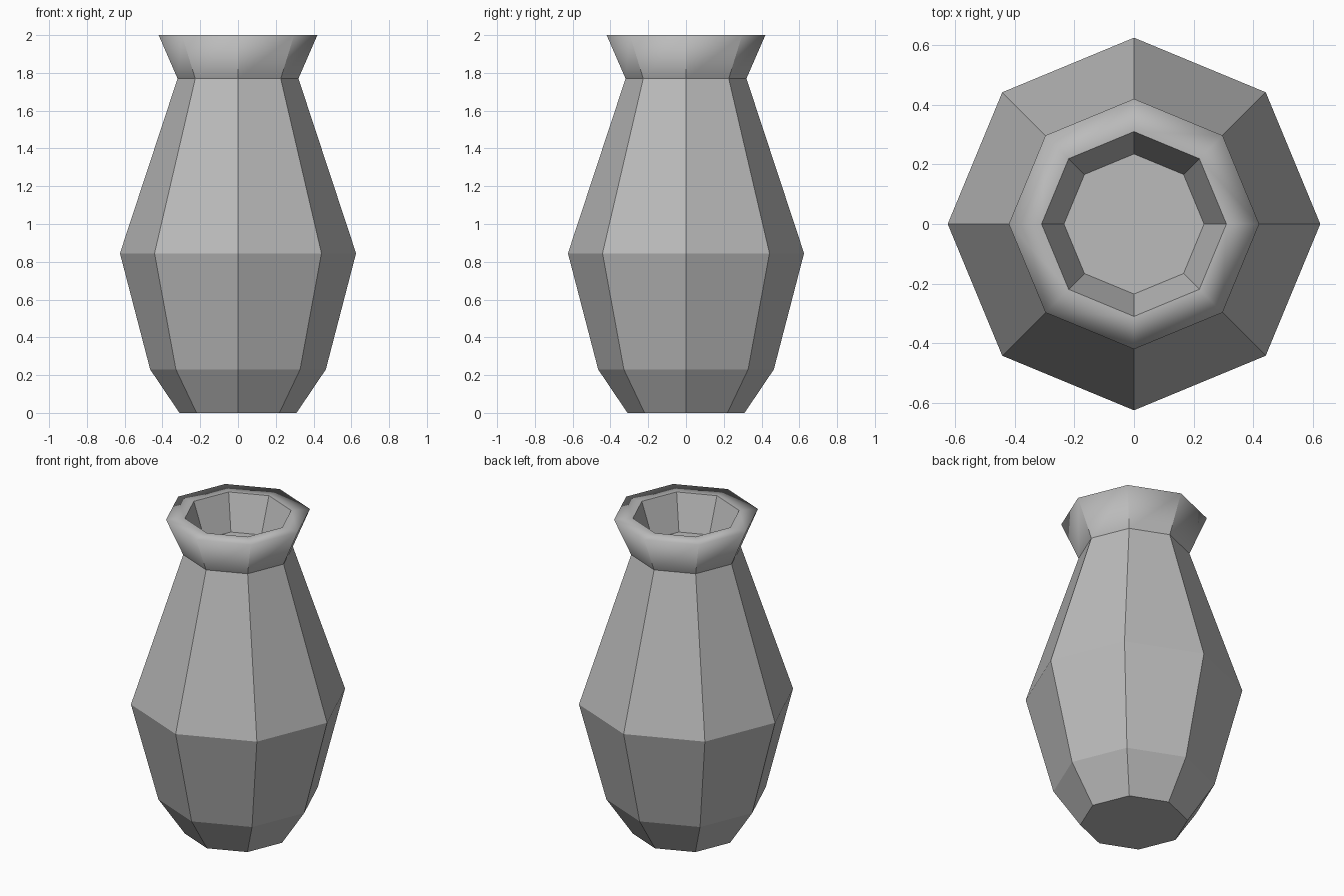
import bpy
import bmesh
from math import cos, sin, pi

cube = bpy.data.objects.get("Cube")
if cube:
    bpy.data.objects.remove(cube, do_unlink=True)

# Single clay colour
clay = bpy.data.materials.new("grey clay")
clay.use_nodes = True
grey = (0.5, 0.5, 0.5, 1)
clay.diffuse_color = grey
clay.node_tree.nodes["Principled BSDF"].inputs["Base Color"].default_value = grey

SIDES = 8
# Radius and height, from foot to mouth
PROFILE = [(0.31, 0), (0.465, 0.23), (0.625, 0.845), (0.32, 1.77),
           (0.42, 2), (0.31, 2), (0.235, 1.78)]
LIP = 4  # index of the outer lip ring

bm = bmesh.new()
rings = [[bm.verts.new((r * cos(2 * pi * i / SIDES), r * sin(2 * pi * i / SIDES), z))
          for i in range(SIDES)] for r, z in PROFILE]

# Walls: the collar and the flat rim are smooth, the rest is faceted
for level, (low, high) in enumerate(zip(rings, rings[1:])):
    for i in range(SIDES):
        j = (i + 1) % SIDES
        face = bm.faces.new((low[i], low[j], high[j], high[i]))
        face.smooth = level in (LIP - 1, LIP)

# Underside and floor of the mouth
bm.faces.new(rings[0][::-1])
bm.faces.new(rings[-1])

# Only the lip and the seams of the flat rim shade softly
soft = set(rings[LIP])
rim = soft | set(rings[LIP + 1])
for edge in bm.edges:
    a, b = edge.verts
    on_lip = a in soft and b in soft
    rim_seam = a in rim and b in rim and (a in soft) != (b in soft)
    edge.smooth = on_lip or rim_seam

mesh = bpy.data.meshes.new("vase")
bm.to_mesh(mesh)
bm.free()
mesh.materials.append(clay)
vase = bpy.data.objects.new("vase", mesh)
bpy.context.collection.objects.link(vase)
